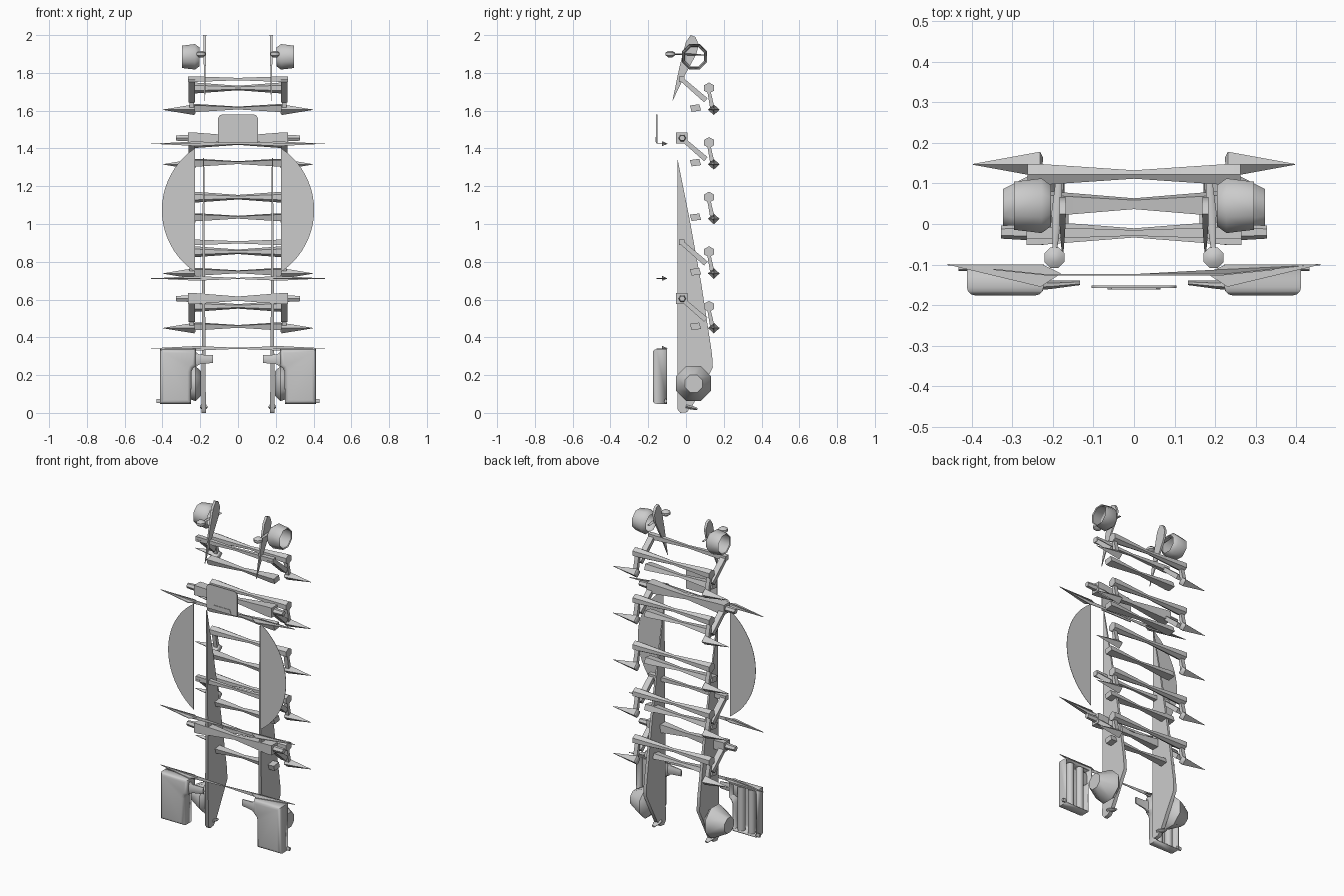
import bpy, bmesh, math
from mathutils import Vector

if "Cube" in bpy.data.objects:
    bpy.data.objects.remove(bpy.data.objects["Cube"])


def finish(name, bm, mirror=False):
    bmesh.ops.recalc_face_normals(bm, faces=bm.faces)
    me = bpy.data.meshes.new(name)
    bm.to_mesh(me)
    bm.free()
    ob = bpy.data.objects.new(name, me)
    bpy.context.collection.objects.link(ob)
    if mirror:
        ob.modifiers.new("Mirror", 'MIRROR').use_mirror_merge = False
    return ob


def tube(name, stations, sides=6, rot=0.0, mirror=False, caps=True):
    """Loft through stations (x, y, z, radius_a, radius_b)."""
    bm = bmesh.new()
    d = (Vector(stations[-1][:3]) - Vector(stations[0][:3])).normalized()
    a = Vector((0, 1, 0)) if abs(d.x) > 0.8 else Vector((1, 0, 0))
    a = (a - d * a.dot(d)).normalized()
    b = d.cross(a)
    rings = []
    for x, y, z, ra, rb in stations:
        ring = []
        for i in range(sides):
            t = rot + 2 * math.pi * i / sides
            ring.append(bm.verts.new(Vector((x, y, z)) + a * ra * math.cos(t) + b * rb * math.sin(t)))
        rings.append(ring)
    for r, q in zip(rings, rings[1:]):
        for i in range(sides):
            j = (i + 1) % sides
            bm.faces.new((r[i], r[j], q[j], q[i]))
    if caps:
        bm.faces.new(rings[0])
        bm.faces.new(rings[-1])
    return finish(name, bm, mirror)


def slab(name, pts, place, thick, mirror=False):
    """Plate from a 2D outline; place(u, v, offset) gives the 3D point."""
    bm = bmesh.new()
    lo, hi = ([bm.verts.new(place(u, v, s * thick(u, v))) for u, v in pts] for s in (-1, 1))
    bm.faces.new(lo)
    bm.faces.new(hi)
    n = len(pts)
    for i in range(n):
        j = (i + 1) % n
        bm.faces.new((lo[i], lo[j], hi[j], hi[i]))
    return finish(name, bm, mirror)


Q = math.pi / 4

# side blades, long lower and short upper
slab("lower_blade", [(-.046, 1.35), (-.046, .02), (-.03, 0), (.005, .004), (.035, .04),
                     (.142, .24), (.138, .31), (.08, .69), (.018, 1.03)],
     lambda u, v, o: (.182 + o, u, v), lambda u, v: .003 + .009 * (1 - v / 1.35), True)
slab("upper_blade", [(-.072, 1.65), (-.035, 1.83), (0, 1.965), (.025, 2.0), (.05, 1.99),
                     (.067, 1.95), (.055, 1.9), (-.005, 1.79)],
     lambda u, v, o: (.176 + o, u, v), lambda u, v: .002 + .006 * (v - 1.65) / .35, True)

# foot hook at the blade ends
tube("foot_hook", [(.182, .0, .035, .02, .012), (.182, .03, .028, .02, .01),
                   (.182, .06, .02, .01, .006)], 8, mirror=True)

# top cups, knobs and their needles
tube("top_cup", [(.205, .045, 1.885, .055, .055), (.228, .045, 1.885, .073, .073),
                 (.296, .045, 1.885, .064, .064), (.292, .045, 1.885, .058, .058),
                 (.228, .045, 1.885, .066, .066)], 8, Q / 2, True, caps=False)
tube("knob", [(.196, -.083, 1.882, .012, .012), (.196, -.083, 1.893, .027, .027),
              (.196, -.083, 1.907, .027, .027), (.196, -.083, 1.917, .012, .012)], 8, Q / 2, True)
tube("knob_needle", [(.196, -.075, 1.9, .005, .005), (.19, .03, 1.897, .013, .005),
                     (.186, .1, 1.895, .008, .003)], 6, mirror=True)

# lower domes
tube("lower_dome", [(.195, .04, .155, .07, .07), (.225, .04, .155, .1, .1),
                    (.245, .04, .155, .093, .093), (.323, .04, .155, .05, .05)], 8, Q / 2, True)


def hourglass(name, y, z, half, ra, rb, ca, cb, sides, rot=0.0):
    e = half - .03
    tube(name, [(-half, y, z, ra, rb), (-e, y, z, ra, rb), (0, y, z, ca, cb),
                (e, y, z, ra, rb), (half, y, z, ra, rb)], sides, rot)


# five ladder units
for k in range(5):
    z = 1.72 - k * .289
    hourglass("back_rung", .122, z, .262, .03, .029, .012, .012, 6, math.pi / 6)
    hourglass("flat_rung", .05, z - .106, .23, .036, .024, .016, .009, 4, Q + .2)
    tube("side_link", [(.245, .12, z - .01, .018, .012), (.245, .138, z - .1, .018, .016)], 4, Q, True)
    tube("side_spike", [(.225, .145, z - .115, .02, .018), (.232, .147, z - .115, .031, .028),
                        (.397, .147, z - .115, .001, .001)], 4, 0, True)

# front rungs with diagonal struts
for z, heavy in ((1.767, False), (1.455, True), (.903, False), (.605, True)):
    tube("diagonal_strut", [(.245, -.03, z + .005, .025, .016), (.245, .105, z - .112, .025, .02)],
         4, Q, True)
    r = .042 if heavy else .021
    hourglass("front_rung", -.022, z, .265, r, r, .016 if heavy else .01, .016 if heavy else .009, 4, Q)
    if heavy:
        tube("rung_peg", [(.26, -.02, z, .02, .02), (.328, -.02, z, .016, .016)], 6, 0, True)

# front cross spars: flat tips joined by a thin ribbon
for z in (1.425, .712, .342):
    slab("spar_tip", [(.46, -.1), (.225, -.1), (.18, -.122), (.23, -.155)],
         lambda u, v, o: (u, v, z + o), lambda u, v: .002, True)
    slab("spar_ribbon", [(-.46, 0), (-.22, .012), (0, .003), (.22, .012), (.46, 0),
                         (.22, -.012), (0, -.003), (-.22, -.012)],
         lambda u, v, o: (u, -.125 + o + .025 * max(0, abs(u) - .22) / .24, z + v), lambda u, v: .0015)

# half-disc side shields
R, ang = .394, math.asin(.3275 / .394)
slab("side_shield", [(.009 + R * math.cos(t), 1.074 + R * math.sin(t))
                     for t in [-ang + 2 * ang * i / 20 for i in range(21)]],
     lambda u, v, o: (u, -.106 + o, v), lambda u, v: .001, True)

# central chest plate and lower lip
slab("chest_plate", [(-.105, 1.43), (.105, 1.43), (.105, 1.56), (.098, 1.574), (.085, 1.58),
                     (-.085, 1.58), (-.098, 1.574), (-.105, 1.56)],
     lambda u, v, o: (u, -.155 + o, v), lambda u, v: .003)
slab("plate_lip", [(-.065, 1.435), (.065, 1.435), (.055, 1.46), (-.055, 1.46)],
     lambda u, v, o: (u, -.157 + o, v), lambda u, v: .004)

# lower front housings, open at the back
bm = bmesh.new()
outline = [(.225, .335), (.225, .25), (.242, .237), (.25, .215), (.25, .05), (.41, .05), (.41, .335)]
front = bm.faces.new([bm.verts.new((x, -.173, z)) for x, z in outline])
ext = bmesh.ops.extrude_edge_only(bm, edges=list(front.edges))
for v in ext["geom"]:
    if isinstance(v, bmesh.types.BMVert):
        v.co.y = -.1
bmesh.ops.bevel(bm, geom=list(front.edges), offset=.018, segments=3, profile=.5, affect='EDGES')
box = finish("housing", bm, True)
mod = box.modifiers.new("Wall", 'SOLIDIFY')
mod.thickness = .006
mod.offset = 0
for x in (.29, .36):
    tube("housing_post", [(x, -.128, .055, .022, .022), (x, -.128, .325, .022, .022)], 12, mirror=True)
tube("housing_nozzle", [(.26, -.148, .283, .014, .047), (.225, -.15, .283, .013, .044),
                        (.205, -.15, .283, .011, .028), (.133, -.145, .285, .006, .022)], 8, Q / 2, True)
tube("housing_pin", [(.405, -.108, .062, .008, .012), (.432, -.108, .062, .008, .012)], 6, 0, True)

# soften only the shallow edges
bpy.ops.object.select_all(action='SELECT')
bpy.context.view_layer.objects.active = box
bpy.ops.object.shade_smooth_by_angle(angle=math.radians(50))
